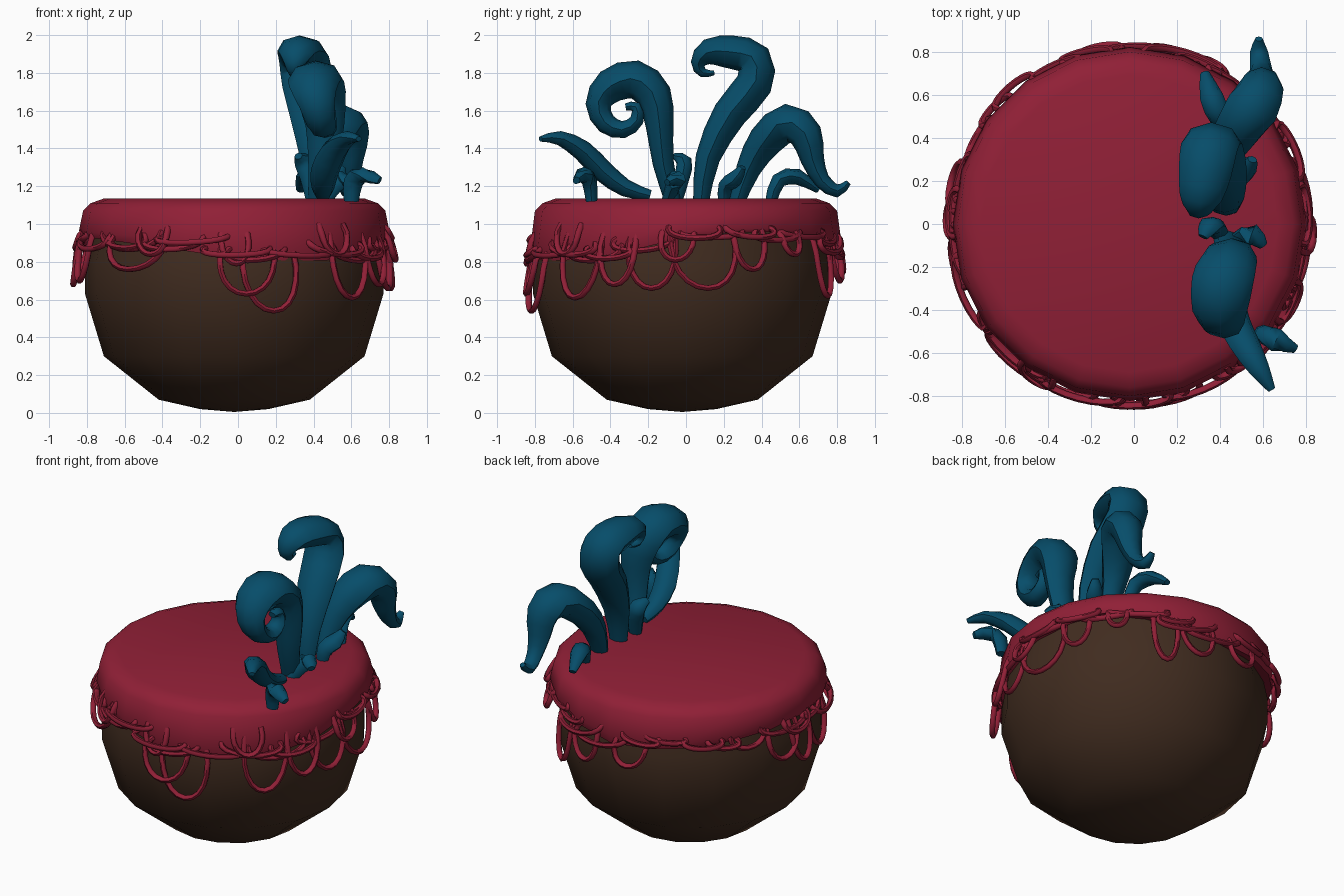
import bpy
import bmesh
import random
from math import sin, cos, pi, radians, tau
from mathutils import Vector

default_cube = bpy.data.objects.get("Cube")
if default_cube:
    bpy.data.objects.remove(default_cube)
random.seed(4)


def make_material(name, colour):
    material = bpy.data.materials.new(name)
    material.use_nodes = True
    material.diffuse_color = (*colour, 1)
    shader = next(n for n in material.node_tree.nodes if n.type == "BSDF_PRINCIPLED")
    shader.inputs["Base Color"].default_value = (*colour, 1)
    shader.inputs["Roughness"].default_value = 0.8
    return material


brown = make_material("dark brown", (0.052, 0.025, 0.014))
red = make_material("crimson cloth", (0.28, 0.014, 0.037))
teal = make_material("deep teal", (0.002, 0.074, 0.143))


def finish(bm, name, material, angle):
    bmesh.ops.recalc_face_normals(bm, faces=bm.faces)
    mesh = bpy.data.meshes.new(name)
    bm.to_mesh(mesh)
    bm.free()
    mesh.materials.append(material)
    obj = bpy.data.objects.new(name, mesh)
    bpy.context.collection.objects.link(obj)
    bpy.ops.object.select_all(action="DESELECT")
    obj.select_set(True)
    bpy.context.view_layer.objects.active = obj
    bpy.ops.object.shade_smooth_by_angle(angle=radians(angle))


def bridge(bm, lower, upper):
    count = len(lower)
    for i in range(count):
        j = (i + 1) % count
        bm.faces.new((lower[i], lower[j], upper[j], upper[i]))


def lathe(bm, rings, sides, centre):
    """Stack of rings; each ring is a function angle -> (radius, height)."""
    previous = None
    loops = []
    for ring in rings:
        current = []
        for i in range(sides):
            a = tau * i / sides
            r, z = ring(a)
            current.append(bm.verts.new((centre.x + r * cos(a), centre.y + r * sin(a), z)))
        if previous:
            bridge(bm, previous, current)
        previous = current
        loops.append(current)
    return loops


def sweep(bm, points, radii, reference, sides=6, widen=1.0):
    """Tube along points; reference(point) gives the wide axis of the section."""
    points = [Vector(p) for p in points]
    previous = None
    last = len(points) - 1
    for i, (p, r) in enumerate(zip(points, radii)):
        tangent = (points[min(i + 1, last)] - points[max(i - 1, 0)]).normalized()
        side = reference(p)
        side = (side - tangent * side.dot(tangent)).normalized()
        normal = tangent.cross(side)
        ring = [bm.verts.new(p + side * (r * widen * cos(tau * k / sides))
                             + normal * (r * sin(tau * k / sides))) for k in range(sides)]
        if previous:
            bridge(bm, previous, ring)
        else:
            bm.faces.new(ring)
        previous = ring
    bm.faces.new(previous)


# Bowl: faceted round body
bowl_profile = [(0.18, 0.02), (0.4, 0.07), (0.69, 0.3), (0.79, 0.63), (0.79, 0.8), (0.75, 1.0)]
bm = bmesh.new()
bowl_centre = Vector((-0.02, -0.02, 0))
rings = lathe(bm, [lambda a, p=p: p for p in bowl_profile], 16, bowl_centre)
base = bm.verts.new(bowl_centre + Vector((0, 0, 0.005)))
for i in range(16):
    bm.faces.new((rings[0][i - 1], rings[0][i], base))
finish(bm, "bowl", brown, 60)

# Cloth lid: flat top with an uneven hem, one height per thirty degrees
hem_heights = [0.93, 0.97, 0.91, 0.85, 0.87, 0.92, 0.94, 0.92, 0.88, 0.82, 0.80, 0.83]


def hem(a):
    t = (a % tau) / tau * len(hem_heights)
    i = int(t) % len(hem_heights)
    f = t - int(t)
    return hem_heights[i] * (1 - f) + hem_heights[(i + 1) % len(hem_heights)] * f


bm = bmesh.new()
cloth_centre = Vector((-0.02, 0, 0))
rings = lathe(bm, [
    lambda a: (0.74, hem(a) + 0.02),
    lambda a: (0.805, hem(a)),
    lambda a: (0.822, hem(a) * 0.6 + 0.4),
    lambda a: (0.8, 1.07),
    lambda a: (0.76, 1.11),
    lambda a: (0.69, 1.135),
], 20, cloth_centre)
bm.faces.new(rings[-1])
finish(bm, "cloth_lid", red, 60)


# Cords hanging around the hem, their ends tucked into the cloth
def radial(p):
    return Vector((p.x - cloth_centre.x, p.y, 0)).normalized()


def hanging_loop(bm, centre, half_width, top, bottom, bulge, skew=0):
    steps = 12
    path = []
    for i in range(steps + 1):
        t = pi * i / steps
        drop = max(sin(t), 0)
        spread = half_width * (cos(t) * (1 + 0.2 * drop) + skew * drop)
        angle = radians(centre - spread)
        r = 0.797 + (0.03 + bulge) * drop ** 0.5
        path.append((cloth_centre.x + r * cos(angle), r * sin(angle),
                     top + (bottom - top) * drop))
    sweep(bm, path, [0.017] * len(path), radial)


# Long loops: centre angle, half width in degrees, top, bottom
long_loops = [
    (6, 12, 0.95, 0.66), (24, 6, 0.97, 0.76), (-13, 9, 0.93, 0.66),
    (-3, 6, 0.96, 0.81), (42, 4, 0.96, 0.84), (62, 5, 0.93, 0.62),
    (76, 7, 0.92, 0.7), (100, 7, 0.9, 0.74), (168, 8, 0.95, 0.74),
    (178, 6, 0.95, 0.68), (193, 8, 0.96, 0.7), (231, 13, 0.95, 0.76),
    (238, 6, 0.98, 0.84), (275, 10, 0.87, 0.63), (283, 10, 0.85, 0.54),
    (270, 5, 0.95, 0.79), (318, 9, 0.95, 0.61), (310, 6, 1.0, 0.84),
    (334, 7, 0.95, 0.68),
]
bm = bmesh.new()
for loop in long_loops:
    hanging_loop(bm, *loop, random.uniform(0.005, 0.03), random.uniform(-0.2, 0.2))
finish(bm, "long_cord_loops", red, 60)

# Overlapping swags that follow the hem all the way round
bm = bmesh.new()
swag_count = 28
for i in range(swag_count):
    angle = i * 360 / swag_count + random.uniform(-4, 4)
    top = hem(radians(angle)) * 0.6 + 0.4 + random.uniform(-0.02, 0.03)
    hanging_loop(bm, angle, random.uniform(6, 13), top, top - random.uniform(0.03, 0.1),
                 random.uniform(-0.01, 0.02), random.uniform(-0.5, 0.5))
finish(bm, "hem_swags", red, 60)


def smooth_path(path):
    """Insert one rounded in-between point in every span."""
    points = [Vector(p) for p in path]
    last = len(points) - 1
    result = []
    for i in range(last):
        before, after = points[max(i - 1, 0)], points[min(i + 2, last)]
        middle = (points[i] + points[i + 1]) * 0.5625 - (before + after) * 0.0625
        result += [points[i], middle]
    return result + [points[last]]


# Tentacles: path of x, y, z, radius
def tentacle(name, path, widen=1.3):
    bm = bmesh.new()
    path = smooth_path(path)
    sweep(bm, [p[:3] for p in path], [p[3] for p in path],
          lambda p: Vector((1, 0, 0)), sides=8, widen=widen)
    finish(bm, name, teal, 50)


tentacle("tall_tentacle", [
    (0.43, 0.08, 1.12, 0.042), (0.42, 0.115, 1.35, 0.065), (0.4, 0.23, 1.58, 0.09),
    (0.37, 0.36, 1.74, 0.097), (0.35, 0.36, 1.87, 0.095), (0.33, 0.24, 1.91, 0.088),
    (0.31, 0.12, 1.91, 0.07), (0.3, 0.065, 1.85, 0.04), (0.3, 0.09, 1.8, 0.025),
    (0.3, 0.15, 1.8, 0.012)], 1.4)
tentacle("curled_tentacle", [
    (0.43, -0.07, 1.12, 0.042), (0.45, -0.12, 1.32, 0.056), (0.46, -0.14, 1.52, 0.073),
    (0.44, -0.17, 1.68, 0.095), (0.41, -0.27, 1.765, 0.102), (0.4, -0.4, 1.73, 0.092),
    (0.42, -0.465, 1.63, 0.067), (0.44, -0.42, 1.53, 0.055), (0.46, -0.33, 1.5, 0.045),
    (0.47, -0.26, 1.55, 0.037), (0.47, -0.265, 1.62, 0.03), (0.47, -0.32, 1.62, 0.018)], 1.4)
tentacle("arched_tentacle", [
    (0.43, 0.27, 1.12, 0.042), (0.43, 0.33, 1.29, 0.065), (0.47, 0.42, 1.44, 0.092),
    (0.55, 0.54, 1.535, 0.102), (0.59, 0.635, 1.47, 0.088), (0.59, 0.67, 1.34, 0.062),
    (0.59, 0.72, 1.23, 0.043), (0.58, 0.8, 1.175, 0.035), (0.58, 0.86, 1.22, 0.015)], 1.2)
tentacle("low_tentacle", [
    (0.45, -0.19, 1.15, 0.03), (0.45, -0.32, 1.19, 0.046), (0.46, -0.44, 1.28, 0.058),
    (0.51, -0.55, 1.39, 0.055), (0.58, -0.67, 1.455, 0.038), (0.64, -0.77, 1.45, 0.014)])

# Small sprouts between the large tentacles: base, bend, tip
sprouts = [
    ((0.6, -0.5, 1.12), (0.61, -0.51, 1.22), (0.66, -0.54, 1.26), (0.75, -0.58, 1.23)),
    ((0.42, 0.45, 1.12), (0.4, 0.49, 1.23), (0.36, 0.59, 1.25), (0.33, 0.7, 1.18)),
    ((0.47, 0.2, 1.12), (0.48, 0.21, 1.2), (0.52, 0.26, 1.24), (0.55, 0.3, 1.3)),
    ((0.45, -0.1, 1.12), (0.5, -0.07, 1.2), (0.55, -0.05, 1.24), (0.6, -0.1, 1.22)),
    ((0.4, -0.05, 1.12), (0.38, -0.02, 1.25), (0.35, -0.01, 1.33), (0.32, -0.06, 1.36)),
]
widths = (0.03, 0.04, 0.042, 0.018)
for number, sprout in enumerate(sprouts, 1):
    tentacle("sprout_" + str(number), [(*p, w) for p, w in zip(sprout, widths)])
